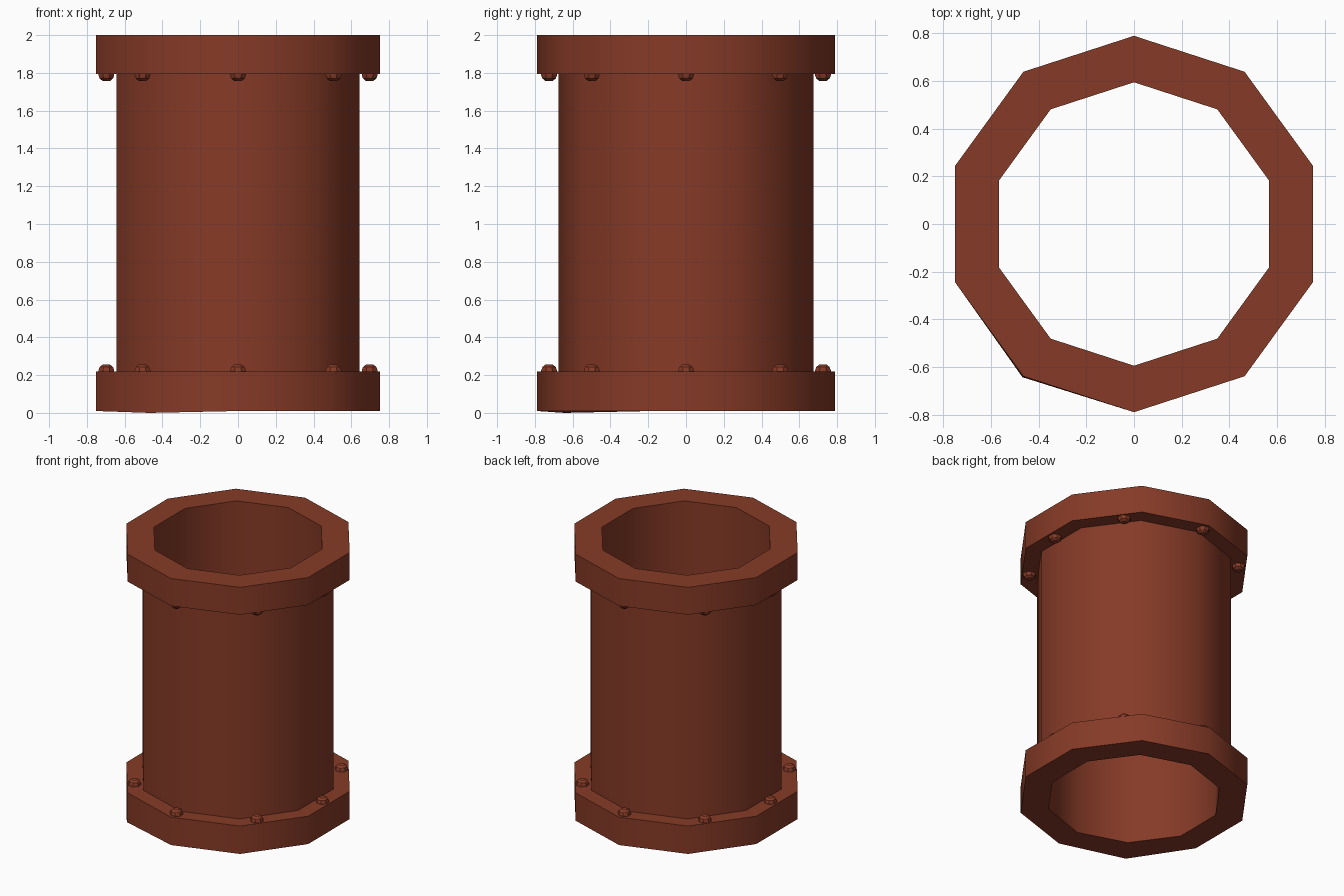
import bpy, bmesh, math
from mathutils import Vector

if "Cube" in bpy.data.objects:
    bpy.data.objects.remove(bpy.data.objects["Cube"])

rust = bpy.data.materials.new("rust_red")
rust.diffuse_color = (0.24, 0.043, 0.02, 1)
rust.use_nodes = True
rust.node_tree.nodes["Principled BSDF"].inputs["Base Color"].default_value = rust.diffuse_color


def lathe(bm, profile, sides, start, centre=(0, 0, 0), closed=True, flip=False):
    """Spin an (r, z) profile around z; open profiles get a cap at each end."""
    rings = []
    for r, z in profile:
        ring = []
        for i in range(sides):
            a = start + 2 * math.pi * i / sides
            zz = -z if flip else z
            ring.append(bm.verts.new(Vector(centre) + Vector((r * math.cos(a), r * math.sin(a), zz))))
        rings.append(ring)
    n = len(rings)
    for j in range(n if closed else n - 1):
        a, b = rings[j], rings[(j + 1) % n]
        for i in range(sides):
            k = (i + 1) % sides
            bm.faces.new((a[i], a[k], b[k], b[i]))
    if not closed:
        bm.faces.new(rings[0])
        bm.faces.new(rings[-1])
    return rings


def finish(bm, name, angle):
    bmesh.ops.recalc_face_normals(bm, faces=bm.faces[:])
    me = bpy.data.meshes.new(name)
    bm.to_mesh(me)
    bm.free()
    me.materials.append(rust)
    ob = bpy.data.objects.new(name, me)
    bpy.context.collection.objects.link(ob)
    bpy.ops.object.select_all(action='DESELECT')
    ob.select_set(True)
    bpy.context.view_layer.objects.active = ob
    bpy.ops.object.shade_smooth_by_angle(angle=math.radians(angle))


# Ten-sided hollow pipe with a flange at each end
R_IN, R_PIPE, R_FLANGE = 0.595, 0.675, 0.79
Z0, Z1, Z2, Z3 = 0.01, 0.218, 1.795, 2.0
profile = [(R_IN, Z0), (R_FLANGE, Z0), (R_FLANGE, Z1), (R_PIPE, Z1),
           (R_PIPE, Z2), (R_FLANGE, Z2), (R_FLANGE, Z3), (R_IN, Z3)]
bm = bmesh.new()
rings = lathe(bm, profile, 10, math.pi / 2)
# One slightly bent corner on the bottom rim, front left
corner = min(rings[1], key=lambda v: (v.co - Vector((-0.46, -0.64, Z0))).length)
corner.co += Vector((-0.004, -0.004, -0.01))
finish(bm, "flanged_pipe", 40)

# Eight domed bolts on the inner face of each flange
dome = [(0.045, -0.01), (0.045, 0.008), (0.038, 0.025), (0.022, 0.037)]
for name, z, flip in (("lower_bolts", Z1, False), ("upper_bolts", Z2, True)):
    bm = bmesh.new()
    for i in range(8):
        a = math.pi / 4 * i
        lathe(bm, dome, 8, a + math.pi / 8,
              (0.697 * math.cos(a) if i % 4 == 0 else 0.715 * math.cos(a),
               0.725 * math.sin(a) if i % 4 == 2 else 0.705 * math.sin(a), z),
              closed=False, flip=flip)
    finish(bm, name, 30)
